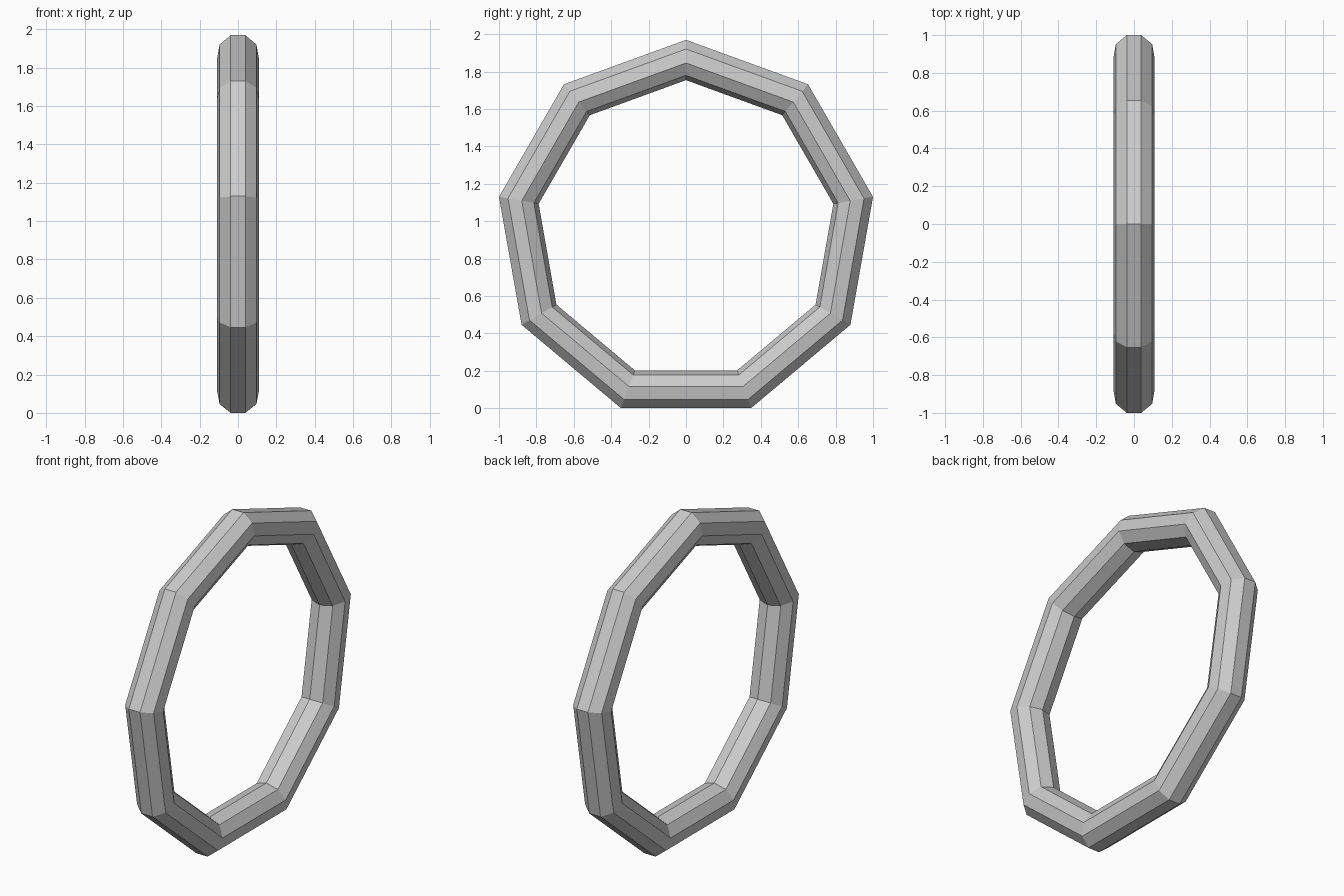
import bpy, bmesh
from math import cos, sin, pi

if "Cube" in bpy.data.objects:
    bpy.data.objects.remove(bpy.data.objects["Cube"])

SIDES = 9          # segments around the ring and around the tube
RING_R = 0.911     # ring centre-line radius (to corners)
TUBE_R = 0.111     # tube radius
HEIGHT = (RING_R + TUBE_R * cos(pi / SIDES)) * cos(pi / SIDES)  # ring centre above ground

bm = bmesh.new()

# Nonagon cross-sections around the x axis, first corner pointing straight up,
# each with a flat side facing outwards
rings = []
for i in range(SIDES):
    a = pi / 2 + 2 * pi * i / SIDES
    section = []
    for j in range(SIDES):
        t = 2 * pi * (j + 0.5) / SIDES
        r = RING_R + TUBE_R * cos(t)
        section.append(bm.verts.new((TUBE_R * sin(t), r * cos(a), HEIGHT + r * sin(a))))
    rings.append(section)

# Bridge neighbouring cross-sections with flat quads
for i in range(SIDES):
    p, q = rings[i], rings[(i + 1) % SIDES]
    for j in range(SIDES):
        k = (j + 1) % SIDES
        bm.faces.new((p[j], q[j], q[k], p[k]))
bmesh.ops.recalc_face_normals(bm, faces=bm.faces)

mesh = bpy.data.meshes.new("ring")
bm.to_mesh(mesh)
bm.free()
ring = bpy.data.objects.new("ring", mesh)
bpy.context.collection.objects.link(ring)
